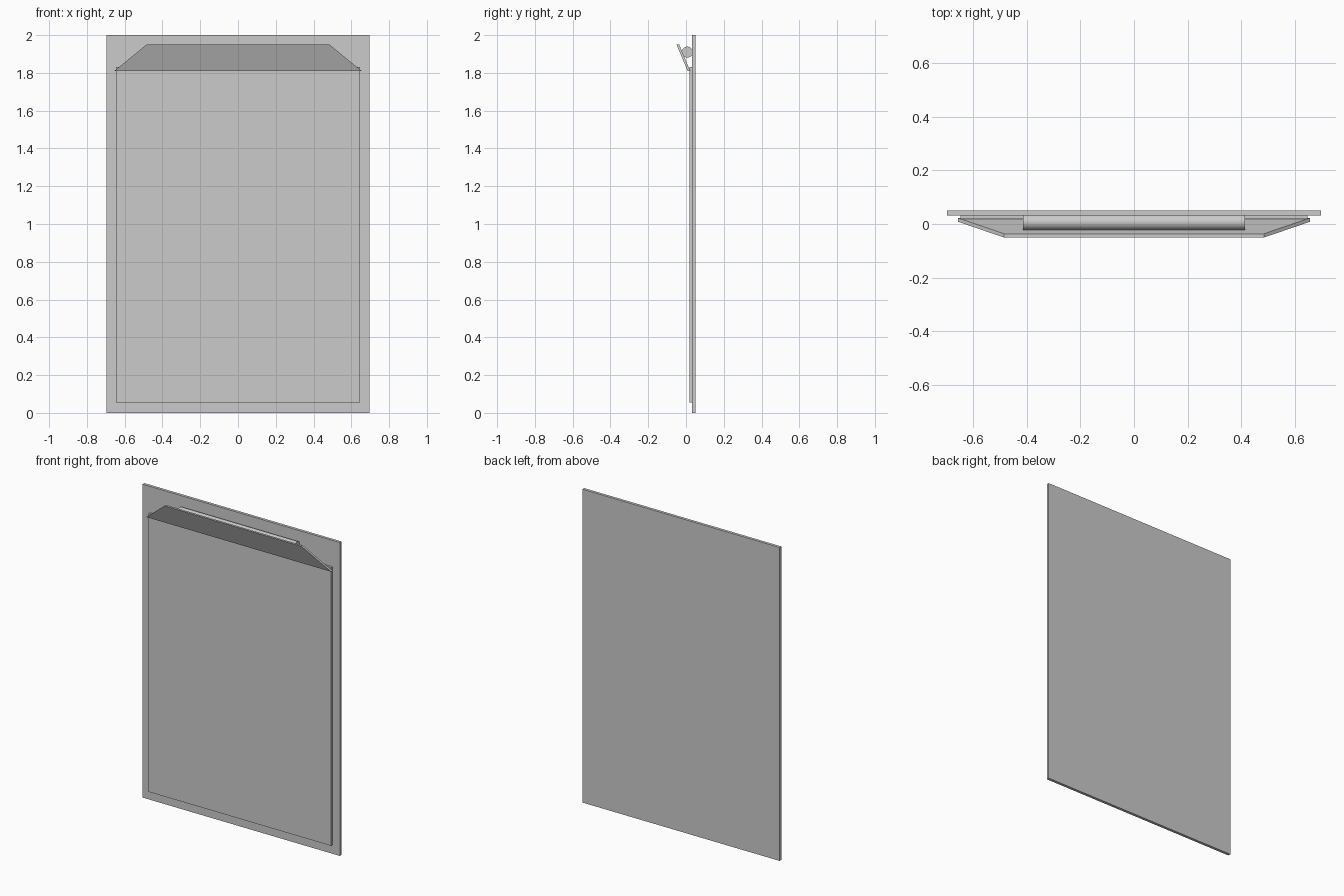
import bpy, bmesh, math

if "Cube" in bpy.data.objects:
    bpy.data.objects.remove(bpy.data.objects["Cube"])


def make_object(name, bm):
    bmesh.ops.recalc_face_normals(bm, faces=bm.faces)
    mesh = bpy.data.meshes.new(name)
    bm.to_mesh(mesh)
    bm.free()
    obj = bpy.data.objects.new(name, mesh)
    bpy.context.collection.objects.link(obj)
    return obj


def slab(name, profile, depth):
    """Outline in 3D, thickened towards +y."""
    bm = bmesh.new()
    face = bm.faces.new([bm.verts.new(p) for p in profile])
    new = bmesh.ops.extrude_face_region(bm, geom=[face], use_keep_orig=True)
    verts = [g for g in new["geom"] if isinstance(g, bmesh.types.BMVert)]
    bmesh.ops.translate(bm, verts=verts, vec=(0, depth, 0))
    return make_object(name, bm)


def trapezoid(half_low, y_low, z_low, half_high, y_high, z_high):
    return [(-half_low, y_low, z_low), (half_low, y_low, z_low),
            (half_high, y_high, z_high), (-half_high, y_high, z_high)]


# Backing board and the thin raised panel on its front
slab("back_board", trapezoid(0.696, 0.0325, 0, 0.696, 0.0325, 2.0), 0.018)
slab("front_panel", trapezoid(0.645, 0.0185, 0.056, 0.645, 0.0185, 1.832), 0.014)

# Tilted lamp shade
slab("lamp_shade", trapezoid(0.654, 0.008, 1.811, 0.483, -0.0505, 1.951), 0.014)

# Horizontal light tube behind the shade
bpy.ops.mesh.primitive_cylinder_add(vertices=32, radius=0.029, depth=0.826,
                                    location=(0, 0.007, 1.91),
                                    rotation=(0, math.pi / 2, 0))
tube = bpy.context.object
tube.name = "light_tube"
bpy.ops.object.shade_smooth_by_angle(angle=math.radians(30))
